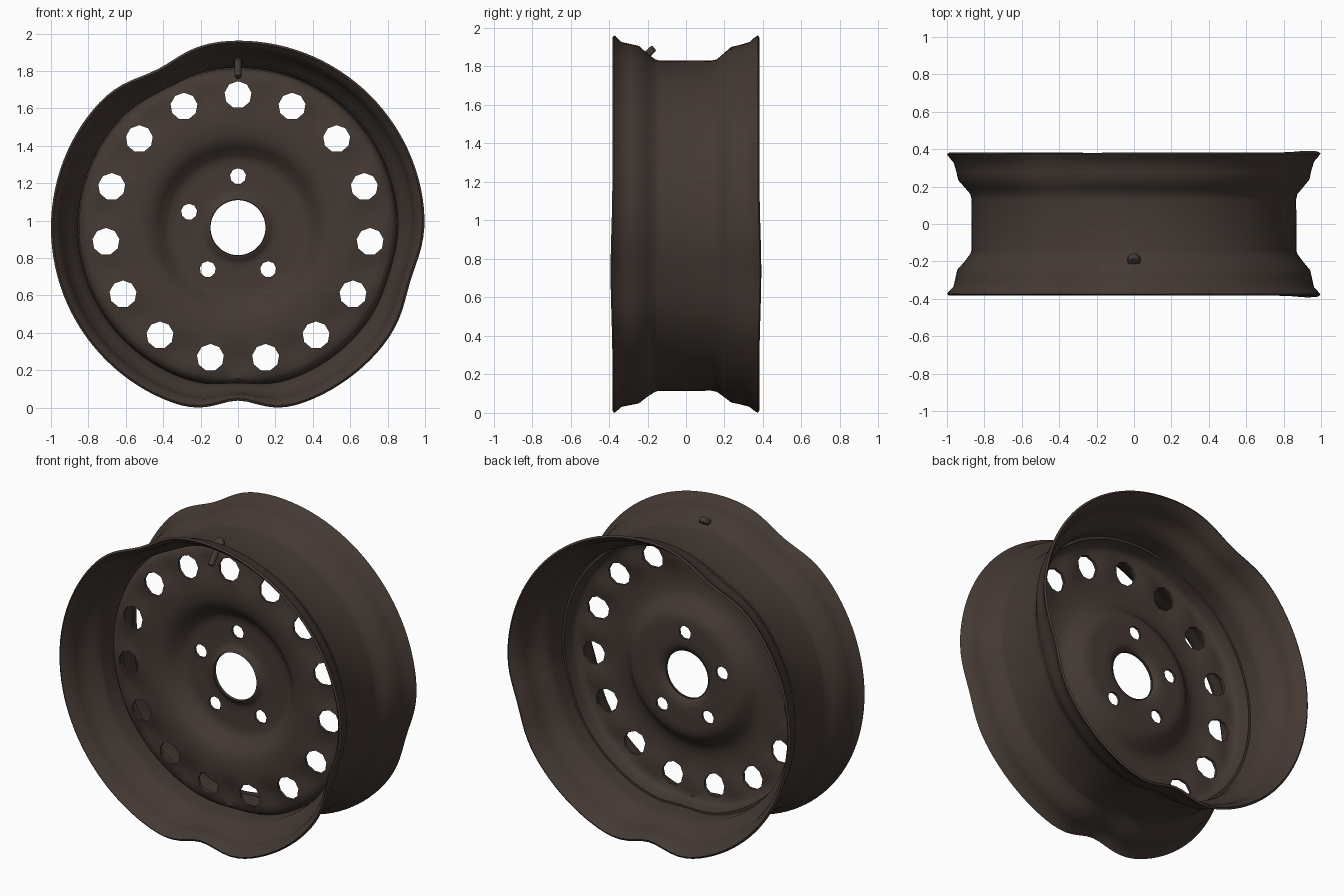
import bpy, bmesh, math
from mathutils import Vector

if "Cube" in bpy.data.objects:
    bpy.data.objects.remove(bpy.data.objects["Cube"])

CZ = 0.962          # height of the wheel axis
SEG = 120
# dents: angle, depth, angular width
DENTS = [(-90, 0.075, 0.17), (117, 0.05, 0.2), (-17, 0.035, 0.2)]

mat = bpy.data.materials.new("dark_brown_steel")
mat.diffuse_color = (0.058, 0.041, 0.033, 1)
mat.use_nodes = True
mat.node_tree.nodes["Principled BSDF"].inputs["Base Color"].default_value = mat.diffuse_color


def dent(a, r):
    """Radius after denting; the flanges are pushed in the most."""
    w = max(0.0, (r - 0.8) / 0.2)
    for deg, depth, width in DENTS:
        d = math.radians(deg)
        diff = math.atan2(math.sin(a - d), math.cos(a - d))
        r -= w * depth * math.exp(-(diff / width) ** 2)
    return r


def lathe(name, profile, thickness, wave=0.0):
    """Revolve (radius, y) points around the wheel axis."""
    bm = bmesh.new()
    rings = []
    for i in range(SEG):
        a = 2 * math.pi * i / SEG
        ring = []
        for r, y in profile:
            rr = dent(a, r)
            bulge = math.exp(-((r - 0.72) / 0.06) ** 2)
            yy = y - wave * bulge * math.cos(15 * (a - math.pi / 2))
            if r > 0.93:    # flanges flare a little beside the right dent
                diff = math.atan2(math.sin(a + 0.25), math.cos(a + 0.25))
                yy *= 1 + 0.03 * math.exp(-(diff / 0.3) ** 2)
            ring.append(bm.verts.new((rr * math.cos(a), yy, CZ + rr * math.sin(a))))
        rings.append(ring)
    for i in range(SEG):
        p, q = rings[i], rings[(i + 1) % SEG]
        for j in range(len(profile) - 1):
            bm.faces.new((p[j], p[j + 1], q[j + 1], q[j]))
    me = bpy.data.meshes.new(name)
    bm.to_mesh(me)
    bm.free()
    ob = bpy.data.objects.new(name, me)
    bpy.context.collection.objects.link(ob)
    me.materials.append(mat)
    select(ob)
    m = ob.modifiers.new("sheet", 'SOLIDIFY')
    m.thickness = thickness
    m.offset = -1
    bpy.ops.object.modifier_apply(modifier=m.name)
    return ob


def select(ob):
    bpy.ops.object.select_all(action='DESELECT')
    ob.select_set(True)
    bpy.context.view_layer.objects.active = ob


def smooth(ob, deg=40):
    select(ob)
    bpy.ops.object.shade_smooth_by_angle(angle=math.radians(deg))


# Barrel with its two flanges
barrel = lathe("rim_barrel", [
    (1.0, -0.373), (0.985, -0.355), (0.965, -0.335), (0.955, -0.29), (0.945, -0.245),
    (0.905, -0.2), (0.875, -0.16), (0.87, -0.145), (0.87, 0.0), (0.868, 0.13),
    (0.875, 0.16), (0.905, 0.195), (0.94, 0.235), (0.95, 0.28), (0.965, 0.33),
    (0.985, 0.352), (1.0, 0.373)], 0.014)
smooth(barrel)

# Dished centre disc
disc = lathe("centre_disc", [
    (0.15, -0.028), (0.16, -0.026), (0.175, -0.008), (0.2, 0.0), (0.26, -0.004),
    (0.32, -0.004), (0.36, -0.004), (0.39, -0.02), (0.43, -0.06), (0.46, -0.085),
    (0.5, -0.1), (0.56, -0.106), (0.62, -0.103), (0.67, -0.095), (0.72, -0.088),
    (0.77, -0.085), (0.81, -0.08), (0.835, -0.065), (0.85, -0.04), (0.856, 0.03)],
    0.016, wave=0.014)

# Cutter for the 15 vent holes and 5 bolt holes
bm = bmesh.new()
for count, dist, rad, sides in ((15, 0.71, 0.073, 9), (5, 0.275, 0.043, 9)):
    for k in range(count):
        a = math.pi / 2 + 2 * math.pi * k / count
        new = bmesh.ops.create_cone(bm, cap_ends=True, segments=sides,
                                    radius1=rad, radius2=rad, depth=0.6)["verts"]
        for v in new:
            x, y, z = v.co
            v.co = (dist * math.cos(a) + x, z, CZ + dist * math.sin(a) + y)
bmesh.ops.recalc_face_normals(bm, faces=bm.faces)
me = bpy.data.meshes.new("hole_cutter")
bm.to_mesh(me)
bm.free()
me.materials.append(mat)
cutter = bpy.data.objects.new("hole_cutter", me)
bpy.context.collection.objects.link(cutter)
cutter.hide_render = True
select(disc)
m = disc.modifiers.new("holes", 'BOOLEAN')
m.operation = 'DIFFERENCE'
m.solver = 'EXACT'
m.object = cutter
bpy.ops.object.modifier_apply(modifier=m.name)
bpy.data.objects.remove(cutter)
smooth(disc)


def rod(name, start, end, rad):
    s, e = Vector(start), Vector(end)
    bpy.ops.mesh.primitive_cylinder_add(vertices=16, radius=rad, depth=(e - s).length,
                                        location=(s + e) / 2)
    ob = bpy.context.object
    ob.name = name
    ob.rotation_euler = (e - s).to_track_quat('Z', 'Y').to_euler()
    ob.data.materials.append(mat)
    b = ob.modifiers.new("round", 'BEVEL')
    b.width = rad * 0.25
    b.segments = 2
    smooth(ob)


# Air valve through the front slope of the barrel
rod("valve_base", (0, -0.178, CZ + 0.898), (0, -0.203, CZ + 0.927 - 0.002), 0.034)
rod("valve_stem", (0, -0.19, CZ + 0.91), (0, -0.275, CZ + 0.805), 0.018)
